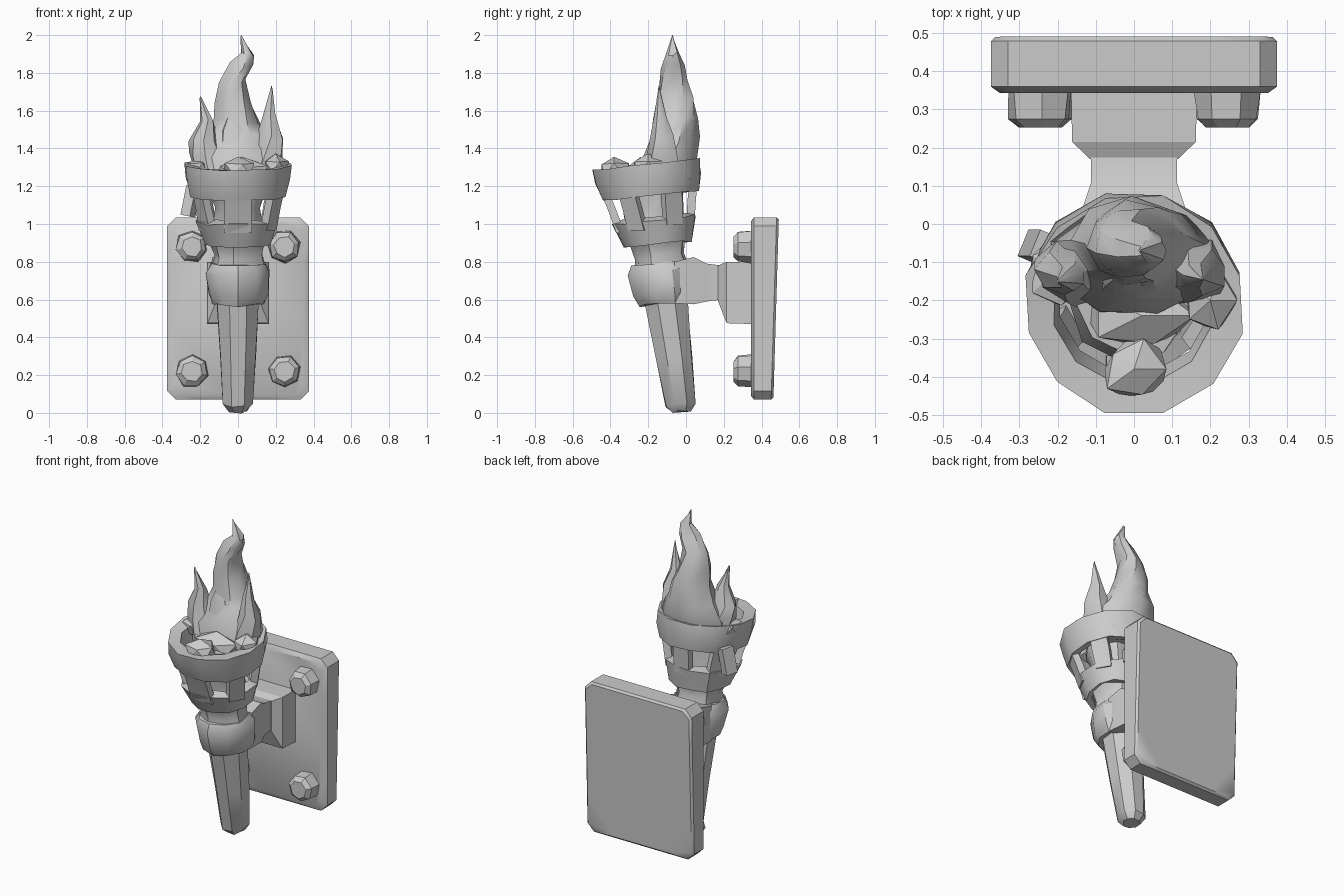
import bpy, bmesh, math, random
from mathutils import Vector, Matrix

random.seed(4)
if "Cube" in bpy.data.objects:
    bpy.data.objects.remove(bpy.data.objects["Cube"], do_unlink=True)

GREY = (0.6, 0.6, 0.6, 1)
stone = bpy.data.materials.new("plain grey")
stone.use_nodes = True
stone.diffuse_color = GREY
stone.node_tree.nodes["Principled BSDF"].inputs["Base Color"].default_value = GREY

LEAN = 0.145  # forward lean of the torch per unit of height


def axis(z):
    return Vector((0, -0.02 - LEAN * z, z))


def finish(name, bm, angle=35):
    bmesh.ops.recalc_face_normals(bm, faces=bm.faces)
    mesh = bpy.data.meshes.new(name)
    bm.to_mesh(mesh)
    bm.free()
    mesh.materials.append(stone)
    obj = bpy.data.objects.new(name, mesh)
    bpy.context.collection.objects.link(obj)
    bpy.ops.object.select_all(action="DESELECT")
    obj.select_set(True)
    bpy.context.view_layer.objects.active = obj
    bpy.ops.object.shade_smooth_by_angle(angle=math.radians(angle))
    return obj


def loft(name, rings, closed=False, angle=35):
    """Skin a list of point rings; closed joins the last ring to the first."""
    bm = bmesh.new()
    loops = [[bm.verts.new(p) for p in ring] for ring in rings]
    n = len(loops[0])
    pairs = list(zip(loops, loops[1:]))
    if closed:
        pairs.append((loops[-1], loops[0]))
    else:
        bm.faces.new(loops[0])
        bm.faces.new(loops[-1])
    for a, b in pairs:
        for i in range(n):
            j = (i + 1) % n
            bm.faces.new((a[i], a[j], b[j], b[i]))
    return finish(name, bm, angle)


def circle(center, rx, ry, n, tilt=0.0, jitter=0.0, turn=0.0):
    pts = []
    for i in range(n):
        a = math.tau * (i + turn) / n
        k = 1 + random.uniform(-jitter, jitter)
        x, y = rx * k * math.cos(a), ry * k * math.sin(a)
        dz = random.uniform(-jitter, jitter) * 0.2
        pts.append(Vector(center) + Vector((x, y, y * tilt + dz)))
    return pts


def turned(name, profile, n, closed=False, jitter=0.04):
    """Round part on the leaning torch axis from (height, radius) pairs."""
    return loft(name, [circle(axis(z), r, r, n, LEAN * 0.75, jitter, 0.5)
                       for z, r in profile], closed)


def flame(name, path, n):
    return loft(name, [circle((x, y, z), rx, ry, n, 0, 0.1, 0.15 * i)
                       for i, (x, y, z, rx, ry) in enumerate(path)], angle=40)


def rect(y, w, z0, z1):
    return [(-w, y, z0), (w, y, z0), (w, y, z1), (-w, y, z1)]


def lump(name, center, size, squash=(1, 1, 1), jitter=0.15):
    bm = bmesh.new()
    bmesh.ops.create_icosphere(bm, subdivisions=1, radius=size)
    for v in bm.verts:
        v.co *= 1 + random.uniform(-jitter, jitter)
        v.co = Vector(center) + v.co * Vector(squash)
    return finish(name, bm, 25)


# Wall plate with clipped corners and a worn front edge
def plate_ring(y, inset, wear=0.0, lean=0.0):
    w, lo, hi, cut = 0.375 - inset, 0.07 + inset, 1.035 - inset, 0.045
    corners = [(-w + cut, lo), (w - cut, lo), (w, lo + cut), (w, hi - cut),
               (w - cut, hi), (-w + cut, hi), (-w, hi - cut), (-w, lo + cut)]
    pts = []
    for (x0, z0), (x1, z1) in zip(corners, corners[1:] + corners[:1]):
        steps = 5 if abs(x1 - x0) + abs(z1 - z0) > 0.2 else 1
        for s in range(steps):
            x, z = x0 + (x1 - x0) * s / steps, z0 + (z1 - z0) * s / steps
            k = 1 - random.uniform(0, wear)
            pts.append((x * k, y + lean * (z - 0.55), 0.55 + (z - 0.55) * k))
    return pts


loft("wall_plate", [plate_ring(0.343, 0.02, 0.05), plate_ring(0.36, 0),
                    plate_ring(0.465, 0, 0, 0.03), plate_ring(0.477, 0.012, 0, 0.03)])

# Four faceted bolts
for sx, side in ((-1, "right"), (1, "left")):
    for z, level in ((0.88, "upper"), (0.22, "lower")):
        rings = []
        for y, r in ((0.36, 0.088), (0.275, 0.082), (0.252, 0.055)):
            rings.append([(p.x, y, p.y) for p in
                          circle((sx * 0.245, z, 0), r, r, 7, 0, 0.06, sx * 0.3)])
        loft(f"{level}_{side}_bolt", rings, angle=25)

# Bracket block and arm
loft("bracket_block", [rect(0.36, 0.165, 0.47, 0.8), rect(0.215, 0.162, 0.475, 0.8),
                       rect(0.17, 0.115, 0.59, 0.78)], angle=20)
loft("bracket_arm", [rect(0.19, 0.112, 0.6, 0.78), rect(0.11, 0.112, 0.59, 0.79),
                     rect(0.04, 0.135, 0.575, 0.825), rect(-0.06, 0.14, 0.58, 0.8)], angle=20)

# Torch shaft, collar and neck
turned("handle", [(0.008, 0.05), (0.045, 0.085), (0.3, 0.102), (0.62, 0.122)], 8)
turned("collar", [(0.58, 0.145), (0.63, 0.165), (0.75, 0.175), (0.79, 0.15)], 10)
turned("neck", [(0.76, 0.145), (0.83, 0.13), (0.9, 0.145), (0.95, 0.18), (0.99, 0.17)], 9, jitter=0.06)

# Basket rings
turned("lower_ring", [(0.89, 0.185), (1.02, 0.225), (1.035, 0.17), (0.91, 0.14)], 12, True)
turned("upper_ring", [(1.15, 0.262), (1.24, 0.285), (1.315, 0.29), (1.305, 0.215), (1.17, 0.2)],
       12, True, 0.02)

# Basket slats around the core
for i in range(6):
    a = math.radians(-90 + 60 * i)
    out, along = Vector((math.cos(a), math.sin(a), 0)), Vector((-math.sin(a), math.cos(a), 0))
    half = 0.075 if i == 0 else 0.052
    rings = []
    for z, r in ((0.98, 0.185), (1.1, 0.21), (1.22, 0.24)):
        c = axis(z) + out * r + Vector((0, 0, LEAN * r * out.y))
        w = half * random.uniform(0.85, 1.15)
        rings.append([c + along * s * w + out * t * 0.022
                      for s, t in ((-1, -1), (1, -1), (1, 1), (-1, 1))])
    loft(f"slat_{i + 1}", rings, angle=30)

# Embers: core, loose lumps and a stray splinter
turned("ember_core", [(0.97, 0.14), (1.08, 0.125), (1.2, 0.165), (1.27, 0.15)], 9, jitter=0.1)
lump("front_ember", (0.0, -0.38, 1.29), 0.088, (1, 1, 0.75))
lump("left_ember", (0.2, -0.2, 1.3), 0.08, (0.9, 1.1, 0.8))
lump("right_ember", (-0.21, -0.13, 1.29), 0.08, (0.9, 1.1, 0.8))
lump("middle_ember", (0.02, -0.24, 1.27), 0.11, (1.3, 0.9, 0.7))
lump("rear_ember", (0.1, -0.03, 1.28), 0.09)

bm = bmesh.new()
bmesh.ops.create_cube(bm, size=1, matrix=Matrix.Translation((-0.25, -0.06, 1.12))
                      @ Matrix.Rotation(0.2, 4, "Y") @ Matrix.Rotation(-0.4, 4, "Z")
                      @ Matrix.Diagonal((0.055, 0.075, 0.16, 1)))
finish("splinter", bm)

# Flame: tall curling centre with smaller tongues
flame("main_flame", [(0, -0.11, 1.2, 0.18, 0.14), (0, -0.085, 1.34, 0.21, 0.15),
                     (0, -0.06, 1.46, 0.165, 0.125), (-0.005, -0.055, 1.55, 0.12, 0.11),
                     (-0.025, -0.055, 1.66, 0.092, 0.098), (-0.03, -0.062, 1.75, 0.072, 0.08),
                     (0.02, -0.068, 1.84, 0.06, 0.06), (0.05, -0.07, 1.91, 0.034, 0.036),
                     (0.015, -0.07, 2.0, 0.003, 0.003)], 9)
flame("left_tongue", [(0.12, -0.12, 1.22, 0.1, 0.1), (0.155, -0.12, 1.36, 0.09, 0.085),
                      (0.175, -0.125, 1.46, 0.07, 0.06), (0.165, -0.135, 1.57, 0.038, 0.035),
                      (0.18, -0.145, 1.72, 0.003, 0.003)], 7)
flame("right_tongue", [(-0.12, -0.12, 1.22, 0.1, 0.1), (-0.165, -0.12, 1.36, 0.09, 0.085),
                       (-0.185, -0.13, 1.45, 0.072, 0.06), (-0.165, -0.14, 1.55, 0.038, 0.035),
                       (-0.2, -0.15, 1.66, 0.003, 0.003)], 7)
flame("front_tongue", [(0.02, -0.17, 1.22, 0.12, 0.08), (0.0, -0.15, 1.36, 0.1, 0.06),
                       (-0.03, -0.13, 1.5, 0.06, 0.05), (-0.02, -0.12, 1.64, 0.003, 0.003)], 7)
